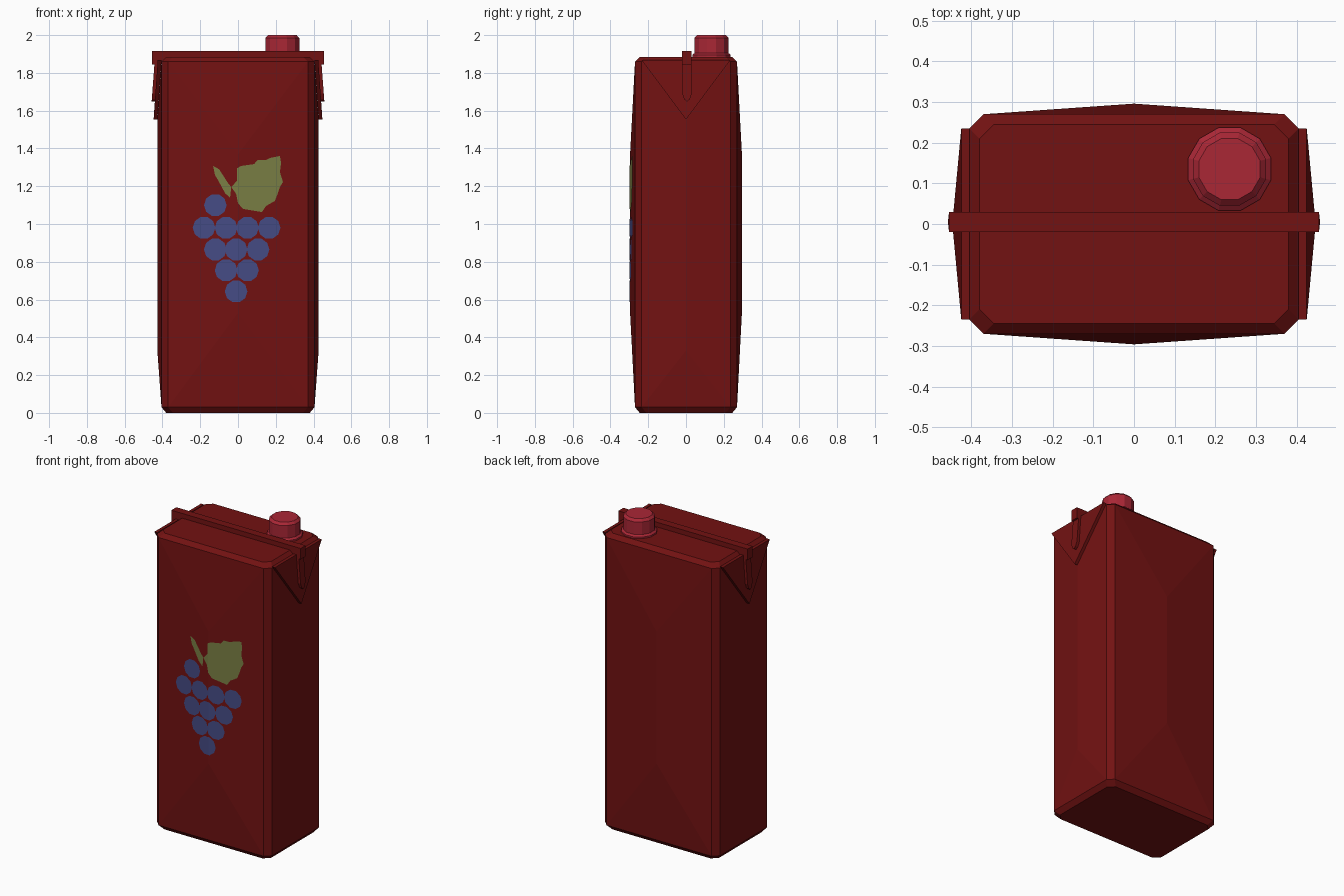
import bpy, bmesh, math

if "Cube" in bpy.data.objects:
    bpy.data.objects.remove(bpy.data.objects["Cube"])


def material(name, rgb):
    m = bpy.data.materials.new(name)
    m.diffuse_color = (*rgb, 1)
    m.use_nodes = True
    m.node_tree.nodes["Principled BSDF"].inputs["Base Color"].default_value = m.diffuse_color
    return m


RED = material("carton_red", (0.17, 0.006, 0.006))
CAP = material("cap_red", (0.40, 0.020, 0.036))
GREEN = material("leaf_green", (0.195, 0.212, 0.058))
BLUE = material("grape_blue", (0.061, 0.072, 0.235))


def finish(bm, name, mat, fix_normals=True):
    if fix_normals:
        bmesh.ops.recalc_face_normals(bm, faces=bm.faces)
    me = bpy.data.meshes.new(name)
    bm.to_mesh(me)
    bm.free()
    me.materials.append(mat)
    ob = bpy.data.objects.new(name, me)
    bpy.context.collection.objects.link(ob)
    return ob


# Carton body: octagonal rings joined by corner strips and bulging hip-shaped walls
def ring(bm, z, inset):
    a, b, c, d = 0.37 - inset, 0.27 - inset, 0.405 - inset, 0.235 - inset
    pts = [(-a, -b), (a, -b), (c, -d), (c, d), (a, b), (-a, b), (-c, d), (-c, -d)]
    return [bm.verts.new((x, y, z)) for x, y in pts]


bm = bmesh.new()
rings = [ring(bm, z, i) for z, i in ((0, 0.025), (0.03, 0), (1.86, 0), (1.885, 0.025))]
bm.faces.new(rings[0])
bm.faces.new(rings[3])
for k in range(8):
    n = (k + 1) % 8
    for lo, hi in ((0, 1), (2, 3)):
        bm.faces.new((rings[lo][k], rings[lo][n], rings[hi][n], rings[hi][k]))
    bl, br, tr, tl = rings[1][k], rings[1][n], rings[2][n], rings[2][k]
    if k % 2:
        bm.faces.new((bl, br, tr, tl))
        continue
    x, y, z0, z1 = {0: (0, -0.296, 0.53, 1.37), 2: (0.427, 0, 0.33, 1.55),
                    4: (0, 0.296, 0.53, 1.37), 6: (-0.427, 0, 0.33, 1.55)}[k]
    low, high = bm.verts.new((x, y, z0)), bm.verts.new((x, y, z1))
    for f in ((bl, br, low), (br, tr, high, low), (tr, tl, high), (tl, bl, low, high)):
        bm.faces.new(f)
finish(bm, "carton_body", RED)


# Slanted side plates: an outline in y and z, leaning outward towards the bottom
def side_plate(name, outline, side, top_x, lean, thick):
    bm = bmesh.new()
    layers = []
    for inset in (0, thick):
        layers.append([bm.verts.new((side * (top_x - inset + lean * (1.865 - z)), y, z))
                       for y, z in outline])
    bm.faces.new(layers[0])
    bm.faces.new(layers[1])
    n = len(outline)
    for i in range(n):
        j = (i + 1) % n
        bm.faces.new((layers[0][i], layers[0][j], layers[1][j], layers[1][i]))
    finish(bm, name, RED)


FLAP = [(-0.235, 1.868), (0.235, 1.868), (0, 1.553)]
SEAM = [(-0.02, 1.87), (0.03, 1.87), (0.03, 1.69), (0.02, 1.66), (0.005, 1.648),
        (-0.01, 1.66), (-0.02, 1.69)]
for side, label in ((1, "right"), (-1, "left")):
    side_plate("side_flap_" + label, FLAP, side, 0.425, 0.07, 0.02)
    side_plate("flap_seam_" + label, SEAM, side, 0.441, 0.075, 0.02)

# Folded seam across the top
bm = bmesh.new()
bmesh.ops.create_cube(bm, size=1)
for v in bm.verts:
    v.co = (v.co.x * 0.91, v.co.y * 0.05 + 0.005, v.co.z * 0.07 + 1.88)
finish(bm, "top_seam", RED)

# Screw cap: twelve-sided lathe with a base flange
bm = bmesh.new()
prev = None
for r, z in ((0.1055, 1.88), (0.1055, 1.895), (0.093, 1.905), (0.093, 1.985), (0.078, 2.0)):
    loop = [bm.verts.new((0.235 + r * math.cos(math.radians(15 + 30 * i)),
                          0.135 + r * math.sin(math.radians(15 + 30 * i)), z)) for i in range(12)]
    if prev:
        for i in range(12):
            j = (i + 1) % 12
            bm.faces.new((prev[i], prev[j], loop[j], loop[i]))
    else:
        bm.faces.new(loop[::-1])
    prev = loop
bm.faces.new(prev)
finish(bm, "screw_cap", CAP)


# Printed picture: flat shapes creased along x = 0 to follow the front wall
def decal(name, shapes, mat, lift):
    bm = bmesh.new()
    for pts in shapes:
        f = bm.faces.new([bm.verts.new((x, 0, z)) for x, z in pts])
        f.normal_update()
        if f.normal.y > 0:
            f.normal_flip()
    bmesh.ops.triangulate(bm, faces=bm.faces[:])
    bmesh.ops.bisect_plane(bm, geom=bm.verts[:] + bm.edges[:] + bm.faces[:],
                           plane_co=(0, 0, 0), plane_no=(1, 0, 0))
    for v in bm.verts:
        v.co.y = -0.296 + 0.026 * abs(v.co.x) / 0.37 - lift
    finish(bm, name, mat, False)


GRAPES = [(-0.12, 1.10), (-0.18, 0.98), (-0.063, 0.98), (0.05, 0.98), (0.165, 0.98),
          (-0.12, 0.865), (-0.01, 0.865), (0.106, 0.865), (-0.063, 0.755), (0.05, 0.755),
          (-0.01, 0.643)]
decal("grape_bunch", [[(x + 0.06 * math.cos(math.pi * i / 5), z + 0.06 * math.sin(math.pi * i / 5))
                       for i in range(10)] for x, z in GRAPES], BLUE, 0.003)

LEAF = [(-0.035, 1.195), (-0.005, 1.23), (-0.005, 1.295), (0.015, 1.307), (0.085, 1.317),
        (0.105, 1.34), (0.15, 1.34), (0.17, 1.35), (0.222, 1.36), (0.228, 1.323),
        (0.222, 1.275), (0.238, 1.222), (0.222, 1.196), (0.21, 1.16), (0.195, 1.122),
        (0.148, 1.095), (0.127, 1.063), (0.063, 1.074), (0.026, 1.08), (0, 1.11), (-0.01, 1.16)]
STEM = [(-0.132, 1.307), (-0.1, 1.29), (-0.053, 1.217), (-0.036, 1.196), (-0.042, 1.138),
        (-0.069, 1.164), (-0.1, 1.222), (-0.122, 1.26)]
decal("grape_leaf", [LEAF, STEM], GREEN, 0.004)
